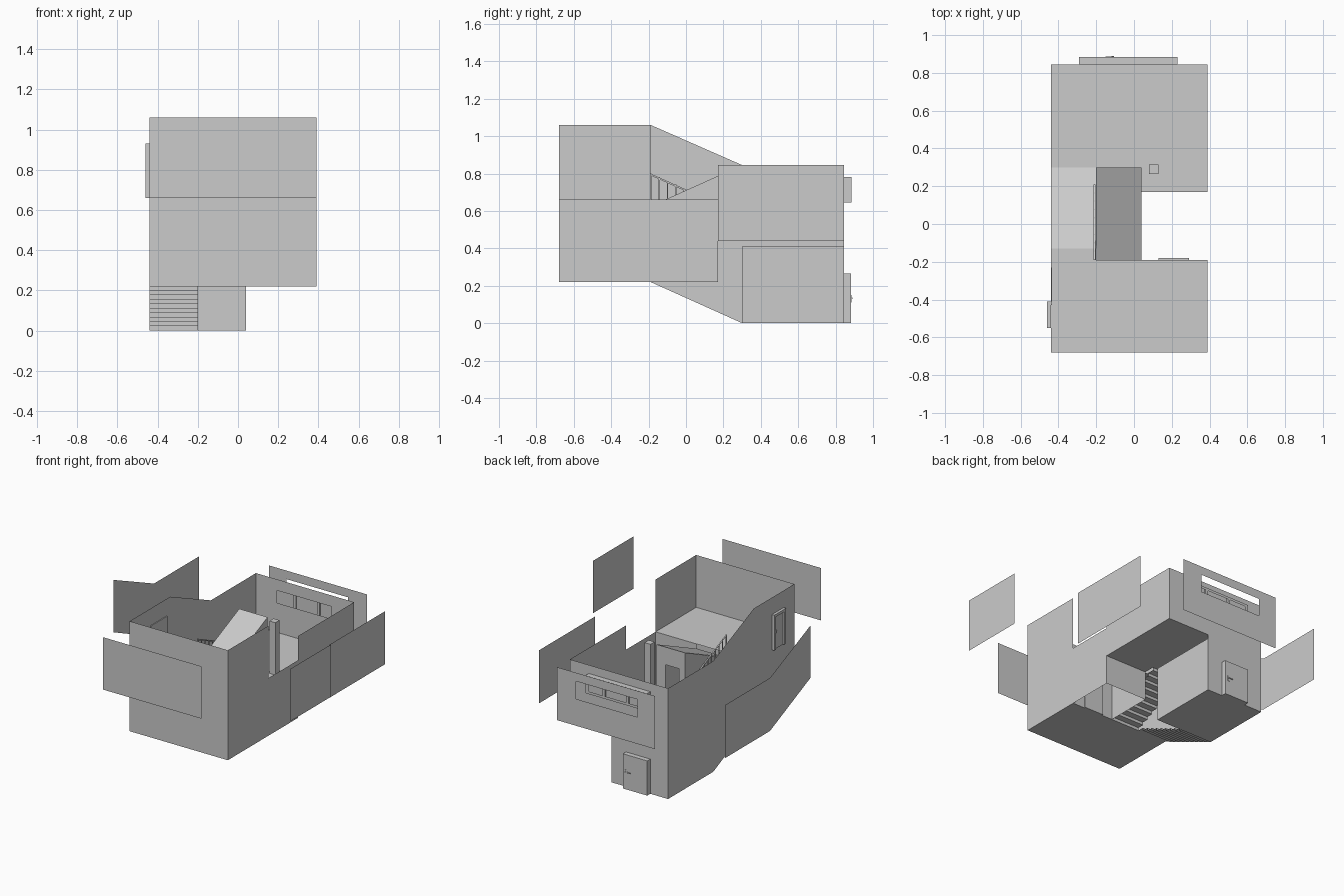
import bpy, bmesh

cube = bpy.data.objects.get("Cube")
if cube:
    bpy.data.objects.remove(cube)

grey = bpy.data.materials.new("plain_grey")
grey.use_nodes = True
grey.diffuse_color = (0.6, 0.6, 0.6, 1)
grey.node_tree.nodes["Principled BSDF"].inputs["Base Color"].default_value = (0.6, 0.6, 0.6, 1)

# Main levels of the split-level house
L, R, MID, CORE = -0.44, 0.39, 0.04, -0.20
FRONT, LAND, COURT, HALL, BACK = -0.68, -0.19, 0.17, 0.30, 0.845
Z1, Z2, Z3, ZB, ZT = 0.22, 0.44, 0.66, 0.845, 1.06


def make(name, faces):
    """One object from a list of faces, each a list of points."""
    bm = bmesh.new()
    for face in faces:
        bm.faces.new([bm.verts.new(p) for p in face])
    bmesh.ops.remove_doubles(bm, verts=bm.verts, dist=0.0001)
    mesh = bpy.data.meshes.new(name)
    bm.to_mesh(mesh)
    bm.free()
    mesh.materials.append(grey)
    obj = bpy.data.objects.new(name, mesh)
    bpy.context.collection.objects.link(obj)
    return obj


def rect(a0, a1, b0, b1):
    return [(a0, b0), (a1, b0), (a1, b1), (a0, b1)]


def holed(a0, a1, b0, b1, h):
    """Four rectangles around a rectangular hole."""
    c0, c1, d0, d1 = h
    return [rect(a0, c0, b0, b1), rect(c1, a1, b0, b1),
            rect(c0, c1, b0, d0), rect(c0, c1, d1, b1)]


def side(name, x, *polys):
    make(name, [[(x, y, z) for y, z in p] for p in polys])


def wall(name, y, *polys):
    make(name, [[(x, y, z) for x, z in p] for p in polys])


def floor(name, z, *polys):
    make(name, [[(x, y, z) for x, y in p] for p in polys])


def strip(name, x0, x1, path):
    """Sheet swept across x from a y-z path."""
    make(name, [[(x0, *a), (x1, *a), (x1, *b), (x0, *b)] for a, b in zip(path, path[1:])])


def box(name, x0, x1, y0, y1, z0, z1):
    bm = bmesh.new()
    bmesh.ops.create_cube(bm, size=1)
    for v in bm.verts:
        v.co = ((x0 + x1) / 2 + v.co.x * (x1 - x0),
                (y0 + y1) / 2 + v.co.y * (y1 - y0),
                (z0 + z1) / 2 + v.co.z * (z1 - z0))
    mesh = bpy.data.meshes.new(name)
    bm.to_mesh(mesh)
    bm.free()
    mesh.materials.append(grey)
    obj = bpy.data.objects.new(name, mesh)
    bpy.context.collection.objects.link(obj)


def stairs(name, x0, x1, y0, z0, y1, z1, n=10):
    dy, dz = (y1 - y0) / n, (z1 - z0) / n
    path = [(y0, z0)]
    for i in range(n):
        path += [(y0 + i * dy, z0 + (i + 1) * dz), (y0 + (i + 1) * dy, z0 + (i + 1) * dz)]
    strip(name, x0, x1, path)


# Outer walls
window = (-0.29, 0.23, 0.645, 0.78)
wall("front_wall", FRONT, rect(L, R, Z1, ZT))
side("left_wall", L, [(FRONT, Z1), (LAND, Z1), (HALL, 0), (BACK, 0), (BACK, ZB),
                      (HALL, ZB), (LAND, ZT), (FRONT, ZT)])
side("right_front_wall", R, rect(FRONT, LAND, Z1, ZT))
side("right_court_wall", R, rect(LAND, COURT, Z1, Z3))
side("right_back_wall", R, rect(COURT, BACK, Z2, ZB))
wall("back_upper_wall", BACK, *holed(L, R, Z2, ZB, window))
wall("back_lower_wall", BACK, rect(L, MID, 0, Z2))

# Courtyard and stairwell walls
wall("court_front_wall", LAND, rect(MID, R, Z1, Z3))
wall("court_back_wall", COURT, rect(MID, R, Z1, Z2))
side("stairwell_wall", MID, [(LAND, Z1), (COURT, Z1), (COURT, Z2), (HALL, Z2),
                             (HALL, ZB), (LAND, 0.625)])
side("entry_hall_wall", MID, rect(HALL, BACK, 0, 0.41))
side("core_wall", CORE, [(-0.13, 0.65), (HALL, Z2), (HALL, ZB)])
wall("stair_door_wall", HALL, rect(CORE, -0.15, Z2, ZB), rect(-0.035, MID, Z2, ZB),
     rect(-0.15, -0.035, 0.71, ZB))

# Floors and sloped ceilings
floor("entry_floor", 0, rect(L, MID, HALL, BACK))
floor("front_lower_floor", Z1, rect(L, R, FRONT, LAND))
floor("front_upper_floor", Z3, rect(L, R, FRONT, LAND), rect(L, CORE, LAND, -0.13))
floor("back_upper_floor", Z2, rect(L, R, HALL, BACK), rect(MID, R, COURT, HALL))
floor("entry_ceiling", 0.41, rect(L, MID, HALL, BACK))
strip("stair_ceiling", CORE, MID, [(LAND, 0.625), (HALL, ZB)])
strip("upper_ramp", L, CORE, [(-0.13, Z3), (HALL, Z2)])

# Two flights of steps
stairs("lower_stairs", L, CORE, HALL, 0, LAND, Z1)
stairs("middle_stairs", CORE, MID, LAND, Z1, HALL, Z2)

# Sloped handrail with balusters
def rail_z(y):
    return 0.80 - (y - LAND) * 0.45

strip("handrail", -0.215, -0.205, [(LAND, rail_z(LAND)), (0.21, rail_z(0.21))])
side("handrail_face", -0.21, [(LAND, rail_z(LAND)), (0.21, rail_z(0.21)),
                              (0.21, rail_z(0.21) - 0.01), (LAND, rail_z(LAND) - 0.01)])
for i in range(10):
    y = LAND + i * 0.044
    box("baluster", -0.212, -0.206, y, y + 0.006, rail_z(y) - 0.15, rail_z(y))

# Square post in the back room
box("post", 0.08, 0.13, 0.265, 0.315, Z2, 0.84)

# Back window with frame, mullions and glass
x0, x1, z0, z1 = window
for name, y in (("window_frame_outer", 0.885), ("window_frame_inner", BACK)):
    wall(name, y, *holed(x0, x1, z0, z1, (x0 + 0.03, x1 - 0.03, z0 + 0.02, z1 - 0.02)))
for a in (x0, x1):
    side("window_jamb", a, rect(BACK, 0.885, z0, z1))
for a in (z0, z1):
    floor("window_sill", a, rect(x0, x1, BACK, 0.885))
for x in (-0.12, 0.08):
    box("window_mullion", x - 0.01, x + 0.01, 0.855, 0.88, z0, z1)
wall("window_glass", 0.865, rect(x0, x1, z0, z1))

# Doors
box("entry_door", -0.29, -0.085, BACK, 0.882, 0, 0.265)
box("entry_door_plate", -0.12, -0.105, 0.882, 0.886, 0.11, 0.15)
box("entry_door_handle", -0.15, -0.105, 0.886, 0.89, 0.13, 0.137)
box("court_door", 0.13, 0.29, LAND, -0.18, Z1, 0.49)
box("side_door_panel", -0.45, L, -0.53, -0.43, Z3, 0.91)
for y in (-0.55, -0.43):
    box("side_door_jamb", -0.46, L, y, y + 0.02, Z3, 0.93)
box("side_door_head", -0.46, L, -0.55, -0.41, 0.91, 0.93)
box("side_door_handle", -0.456, -0.45, -0.45, -0.44, 0.78, 0.80)
box("inner_door", L, -0.434, -0.43, -0.23, Z3, 0.93)

# Detached facade panels standing around the house
wall("front_panel", -1, rect(L, R, Z3, ZT))
wall("back_panel", 1, *holed(L, R, Z2, ZB, window))
side("right_front_panel", 0.92, rect(FRONT, LAND, Z3, ZT))
side("right_back_panel", 0.65, rect(COURT, BACK, Z2, ZB))
side("left_back_panel", -0.92, rect(HALL, BACK, Z2, ZB))
side("left_sloped_panel", -0.92, [(LAND, Z3), (HALL, Z2), (HALL, ZB), (LAND, ZT)])
